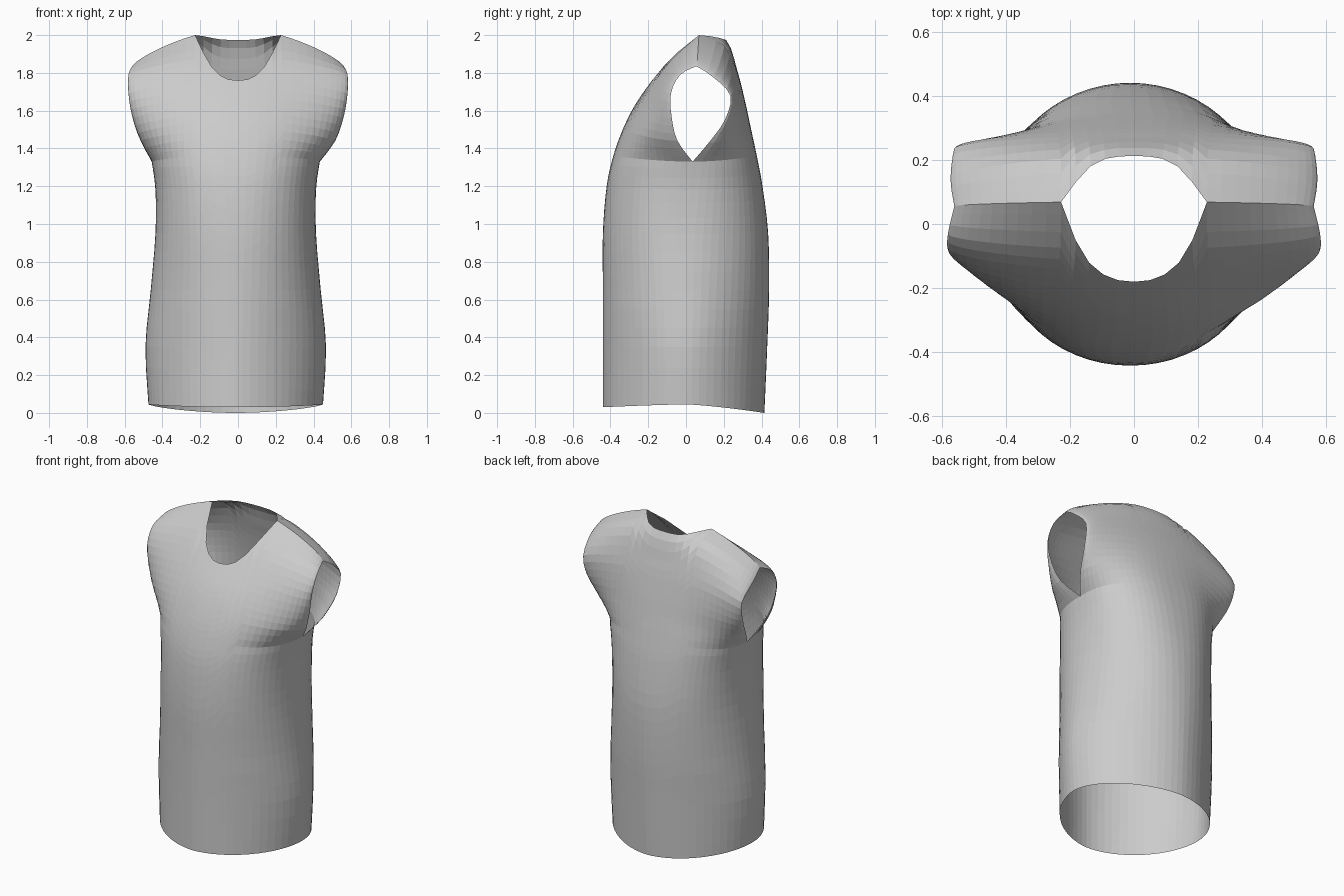
import bpy, bmesh, math

cube = bpy.data.objects.get("Cube")
if cube:
    bpy.data.objects.remove(cube, do_unlink=True)

COLS, ROWS = 16, 30      # columns per half panel, rows from hem to shoulder
NECK_X = 0.23            # where the neckline meets the shoulder seam
BODY_X = 0.46            # half width of the torso before the sleeve flare

# Centre line of each panel from hem to shoulder: (y, z)
front_centre = [(-.44, .03), (-.44, .35), (-.44, .65), (-.44, .95), (-.42, 1.2),
                (-.385, 1.36), (-.335, 1.5), (-.27, 1.63), (-.18, 1.76),
                (-.08, 1.89), (.07, 2.034)]
back_centre = [(.415, 0), (.43, .35), (.44, .65), (.435, .95), (.405, 1.2),
               (.375, 1.36), (.345, 1.5), (.315, 1.64), (.275, 1.8),
               (.212, 1.975), (.07, 2.034)]

# Side seam up to the armpit, then each armhole edge up to the shoulder tip
seam = [(.462, 0, .045), (.478, 0, .35), (.45, 0, .65), (.425, 0, .95),
        (.425, .02, 1.18), (.445, .035, 1.33)]
tip = (.56, .055, 1.835)
front_edge = [seam[-1], (.515, -.045, 1.44), (.558, -.075, 1.56),
              (.58, -.08, 1.69), (.58, -.03, 1.79), tip]
back_edge = [seam[-1], (.505, .12, 1.43), (.545, .205, 1.55),
             (.56, .235, 1.68), (.572, .14, 1.78), tip]

# Cross-section shape up the body: above one is pinched, below one is boxy
fullness = [(e,) for e in (1.1, 1.1, 1.04, .95, .88, .85, .88, .92, .95, 1, 1)]


def smooth(points, k):
    """Rounded position along a list of points."""
    last = len(points) - 1
    i = min(int(k), last - 1)
    f = k - i
    p, a, b, q = (points[min(max(n, 0), last)] for n in range(i - 1, i + 3))
    return [u + f / 2 * (v - o + f * (2 * o - 5 * u + 4 * v - w
            + f * (3 * (u - v) + w - o))) for o, u, v, w in zip(p, a, b, q)]


def spread(across, width, e):
    """Sideways position: torso curve plus a flare close to the armhole."""
    body = min(width, BODY_X)
    return math.copysign(body * abs(across) ** e, across) \
        + (width - body) * across ** 3


def add_panel(bm, centre, edge, neck_key, neck_power, flip):
    """One half of the shirt, ending at the neckline and shoulder seam."""
    top, armpit = len(centre) - 1, len(seam) - 1
    grid = []
    for i in range(-COLS, COLS + 1):
        angle = math.pi / 2 * i / COLS
        across, bulge = math.sin(angle), max(0, math.cos(angle))
        # Columns near the middle stop early, which shapes the neckline
        r = min(1, abs(spread(across, tip[0], 1)) / NECK_X + 0.015 * (i != 0))
        end = neck_key + (top - neck_key) * r ** neck_power
        column = []
        for j in range(ROWS + 1):
            k = end * j / ROWS
            cy, cz = smooth(centre, k)
            sx, sy, sz = (smooth(seam, k) if k <= armpit
                          else smooth(edge, k - armpit))
            e = smooth(fullness, k)[0]
            lean = -0.012 * min(1, max(0, 6 - k))
            column.append(bm.verts.new((spread(across, sx, e) + lean,
                                        sy + (cy - sy) * bulge ** e,
                                        sz + (cz - sz) * bulge ** 1.5)))
        grid.append(column)
    for a, b in zip(grid, grid[1:]):
        for j in range(ROWS):
            quad = [a[j], b[j], b[j + 1], a[j + 1]]
            bm.faces.new(quad[::-1] if flip else quad)


# Fabric colour
fabric = bpy.data.materials.new("grey_fabric")
fabric.use_nodes = True
fabric.diffuse_color = (0.6, 0.6, 0.6, 1)
bsdf = next(n for n in fabric.node_tree.nodes if n.type == 'BSDF_PRINCIPLED')
bsdf.inputs["Base Color"].default_value = (0.6, 0.6, 0.6, 1)
bsdf.inputs["Roughness"].default_value = 0.8

# Shirt shell: both panels sewn along the side and shoulder seams
bm = bmesh.new()
add_panel(bm, front_centre, front_edge, 8, 2.4, False)
add_panel(bm, back_centre, back_edge, 9, 3, True)
bmesh.ops.remove_doubles(bm, verts=bm.verts, dist=0.0005)
mesh = bpy.data.meshes.new("sleeveless_shirt")
bm.to_mesh(mesh)
bm.free()
mesh.materials.append(fabric)
shirt = bpy.data.objects.new("sleeveless_shirt", mesh)
bpy.context.collection.objects.link(shirt)
